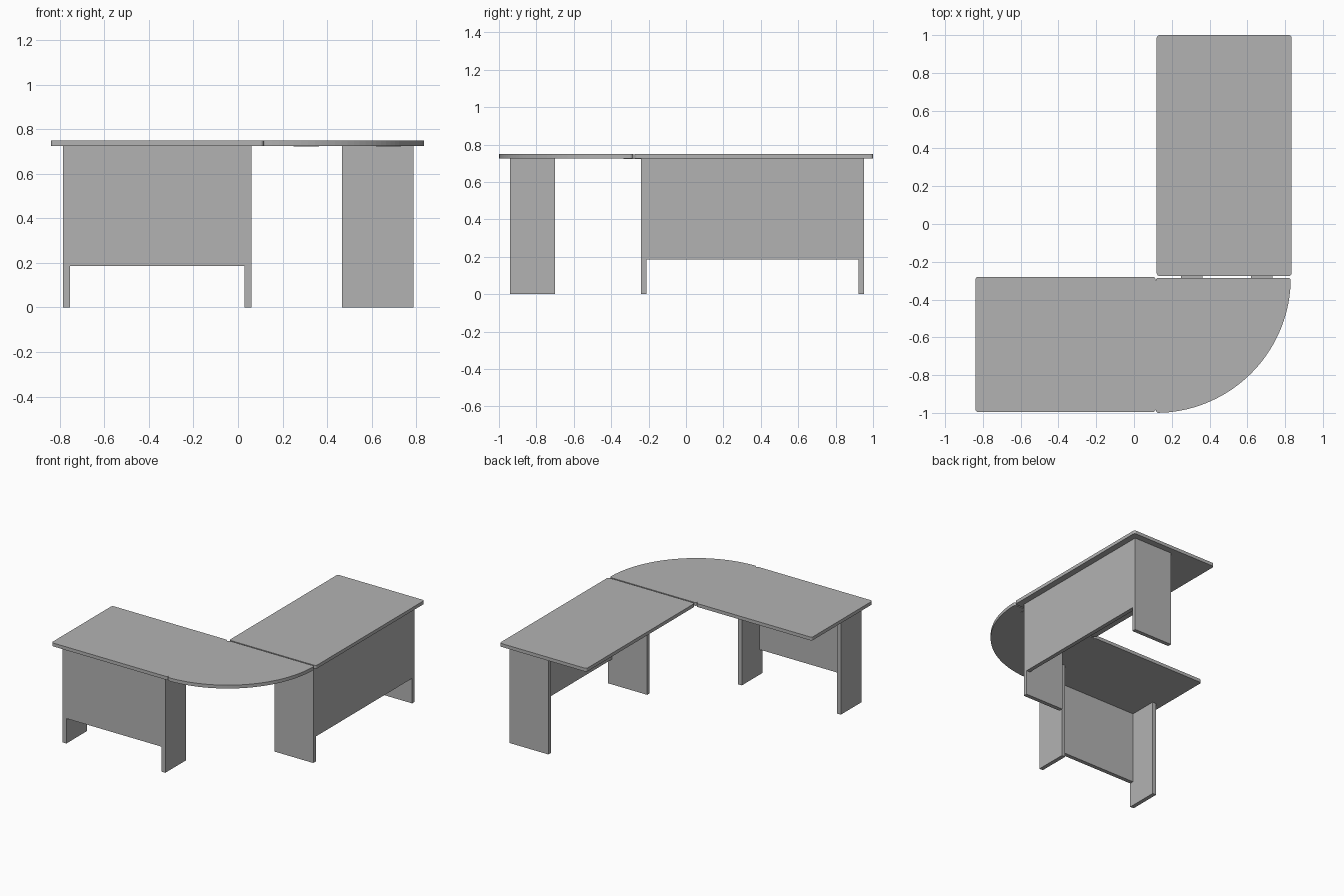
import bpy, bmesh, math

if "Cube" in bpy.data.objects:
    bpy.data.objects.remove(bpy.data.objects["Cube"])

grey = bpy.data.materials.new("desk grey")
grey.diffuse_color = (0.45, 0.45, 0.45, 1)
grey.use_nodes = True
grey.node_tree.nodes["Principled BSDF"].inputs["Base Color"].default_value = grey.diffuse_color
Z0, Z1 = 0.725, 0.75      # underside and surface of the worktops
T = 0.03                  # board thickness
GAP = 0.186               # clearance below the modesty panels


def prism(name, outline, z0, z1):
    """Extrude a flat outline between two heights."""
    bm = bmesh.new()
    face = bm.faces.new([bm.verts.new((x, y, z0)) for x, y in outline])
    top = bmesh.ops.extrude_face_region(bm, geom=[face])["geom"]
    bmesh.ops.translate(bm, vec=(0, 0, z1 - z0),
                        verts=[v for v in top if isinstance(v, bmesh.types.BMVert)])
    bmesh.ops.recalc_face_normals(bm, faces=bm.faces)
    mesh = bpy.data.meshes.new(name)
    bm.to_mesh(mesh)
    bm.free()
    mesh.materials.append(grey)
    obj = bpy.data.objects.new(name, mesh)
    bpy.context.collection.objects.link(obj)
    return obj


def box(name, x0, x1, y0, y1, z0, z1):
    return prism(name, [(x0, y0), (x1, y0), (x1, y1), (x0, y1)], z0, z1)


def arc(cx, cy, r, a0, a1, n):
    return [(cx + r * math.cos(math.radians(a0 + (a1 - a0) * i / n)),
             cy + r * math.sin(math.radians(a0 + (a1 - a0) * i / n)))
            for i in range(n + 1)]


def rounded(x0, x1, y0, y1, r=0.015):
    """Rectangle outline with small rounded corners."""
    pts = []
    for cx, cy, a in ((x1 - r, y1 - r, 0), (x0 + r, y1 - r, 90),
                      (x0 + r, y0 + r, 180), (x1 - r, y0 + r, 270)):
        pts += arc(cx, cy, r, a, a + 90, 4)
    return pts


# Worktops
prism("left_top", rounded(-0.84, 0.115, -0.995, -0.28), Z0, Z1)
prism("right_top", rounded(0.12, 0.835, -0.275, 1.0), Z0, Z1)

# Quarter-round corner top with softened tips
R, r = 0.715, 0.015
corner = arc(0.115, -0.285, R, -87, -3, 32)
corner += arc(0.115 + R - r, -0.285 - r, r, 15, 90, 4)
corner += arc(0.115 + r, -0.285 - r, r, 90, 180, 4)
corner += arc(0.115 + r, -0.285 - R + r, r, 180, 255, 4)
prism("corner_top", corner, Z0, Z1)

# Left desk: end panels and front modesty panel
for name, x in (("left_desk_outer_leg", -0.785), ("left_desk_inner_leg", 0.03)):
    box(name, x, x + T, -0.94, -0.70, 0, Z0)
box("left_desk_modesty_panel", -0.755, 0.03, -0.94, -0.91, GAP, Z0)

# Right desk: end panels and side modesty panel
for name, y in (("right_desk_front_leg", -0.24), ("right_desk_back_leg", 0.922)):
    box(name, 0.467, 0.788, y, y + T, 0, Z0)
box("right_desk_modesty_panel", 0.758, 0.788, -0.21, 0.922, GAP, Z0)

# Thin joining plates under the seam
for i, x in enumerate((0.25, 0.62)):
    box(f"joining_plate_{i + 1}", x, x + 0.113, -0.335, -0.225, Z0 - 0.003, Z0)
